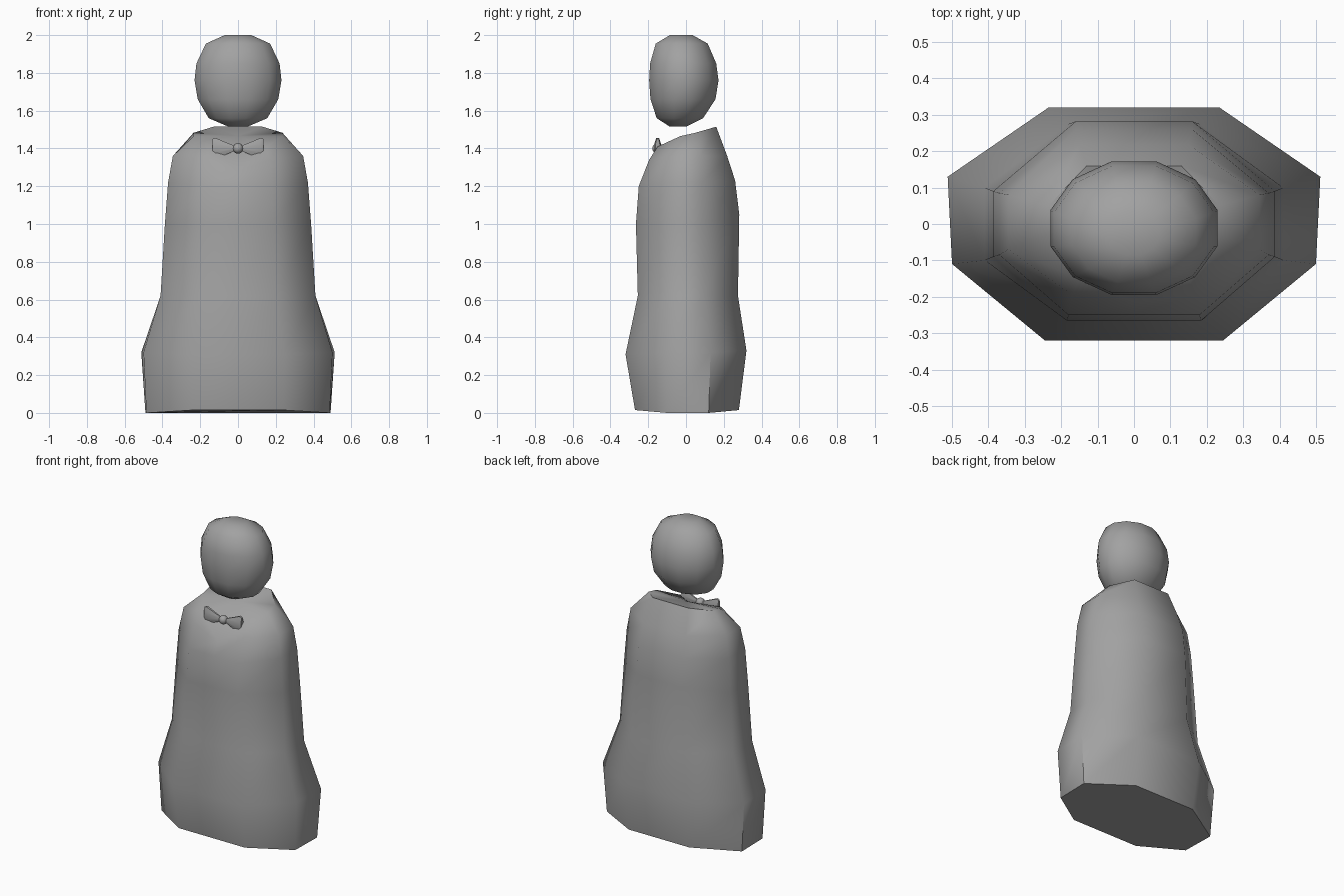
import bpy, bmesh, math

if "Cube" in bpy.data.objects:
    bpy.data.objects.remove(bpy.data.objects["Cube"], do_unlink=True)

grey = bpy.data.materials.new("plain_grey")
grey.use_nodes = True
colour = (0.36, 0.36, 0.36, 1)
grey.diffuse_color = colour
grey.node_tree.nodes["Principled BSDF"].inputs["Base Color"].default_value = colour


def finish(bm, name, angle):
    bmesh.ops.remove_doubles(bm, verts=bm.verts, dist=0.0005)
    bmesh.ops.recalc_face_normals(bm, faces=bm.faces)
    mesh = bpy.data.meshes.new(name)
    bm.to_mesh(mesh)
    bm.free()
    obj = bpy.data.objects.new(name, mesh)
    bpy.context.collection.objects.link(obj)
    mesh.materials.append(grey)
    bpy.ops.object.select_all(action="DESELECT")
    obj.select_set(True)
    bpy.context.view_layer.objects.active = obj
    bpy.ops.object.shade_smooth_by_angle(angle=math.radians(angle))
    return obj


def loft(name, rings, angle, peak=None):
    """Bridge rings of points; the last ring closes flat or fans to a peak."""
    bm = bmesh.new()
    loops = [[bm.verts.new(p) for p in ring] for ring in rings]
    n = len(loops[0])
    for low, high in zip(loops, loops[1:]):
        for i in range(n):
            j = (i + 1) % n
            bm.faces.new((low[i], low[j], high[j], high[i]))
    bm.faces.new(loops[0][::-1])
    if peak:
        tip = bm.verts.new(peak)
        for i in range(n):
            bm.faces.new((loops[-1][i], loops[-1][(i + 1) % n], tip))
    else:
        bm.faces.new(loops[-1])
    return finish(bm, name, angle)


def body_ring(front, side_front, side_back, back, centre=None):
    """Octagon from its +x half, with an extra point at the front centre."""
    half = [front, side_front, side_back, back]
    mid = centre or (0, front[1], front[2])
    return [mid] + half + [(-x, y, z) for x, y, z in reversed(half)]


# Body: stretched octagon that swells at the hem, with a V neckline
neck_v = (0, -0.215, 1.28)
body = [
    body_ring((0.24, -0.27, 0.015), (0.485, -0.1, 0), (0.49, 0.12, 0), (0.22, 0.28, 0.015)),
    body_ring((0.245, -0.32, 0.31), (0.5, -0.11, 0.32), (0.512, 0.13, 0.32), (0.235, 0.32, 0.33)),
    body_ring((0.2, -0.255, 0.62), (0.41, -0.1, 0.62), (0.41, 0.1, 0.62), (0.18, 0.275, 0.62)),
    body_ring((0.185, -0.265, 1.0), (0.387, -0.09, 1.0), (0.387, 0.09, 1.0), (0.16, 0.282, 1.05)),
    body_ring((0.18, -0.25, 1.2), (0.37, -0.085, 1.22), (0.37, 0.085, 1.22), (0.16, 0.26, 1.23)),
    body_ring((0.17, -0.195, 1.34), (0.345, -0.07, 1.36), (0.345, 0.08, 1.36), (0.15, 0.218, 1.36), neck_v),
    body_ring((0.15, -0.15, 1.41), (0.235, -0.03, 1.465), (0.235, 0.05, 1.483), (0.13, 0.16, 1.515), neck_v),
]
loft("body", body, 55, peak=(0, 0.0, 1.465))


# Head: twelve-sided rounded block, floating above the neckline
def head_ring(z, half_x, y_min, y_max):
    k = math.cos(math.pi / 12)
    angles = [math.pi * (2 * i + 1) / 12 for i in range(12)]
    mid, half_y = (y_min + y_max) / 2, (y_max - y_min) / 2
    return [(half_x * math.cos(a) / k, mid + half_y * math.sin(a) / k, z) for a in angles]


head_profile = [
    (1.515, 0.05, -0.085, 0.0), (1.56, 0.155, -0.155, 0.09), (1.66, 0.213, -0.188, 0.156),
    (1.76, 0.23, -0.195, 0.172), (1.85, 0.22, -0.19, 0.16), (1.955, 0.17, -0.16, 0.115),
    (2.0, 0.07, -0.085, 0.035),
]
loft("head", [head_ring(*row) for row in head_profile], 60)

# Bow tie: two flared wings and a round knot
bow_y, bow_z = -0.15, 1.4


def wing_ring(x, half_y, half_z):
    angles = [math.tau * (i + 0.5) / 8 for i in range(8)]
    k = math.cos(math.pi / 8)
    return [(x, bow_y + half_y * math.cos(a) / k, bow_z + half_z * math.sin(a) / k) for a in angles]


for side, label in ((1, "left"), (-1, "right")):
    rings = [wing_ring(side * x, y, z) for x, y, z in
             ((0.015, 0.008, 0.012), (0.12, 0.018, 0.056), (0.135, 0.012, 0.05))]
    loft("bow_wing_" + label, rings, 50)

knot = bmesh.new()
bmesh.ops.create_uvsphere(knot, u_segments=12, v_segments=8, radius=0.028)
bmesh.ops.translate(knot, verts=knot.verts, vec=(0, bow_y, bow_z))
finish(knot, "bow_knot", 60)
